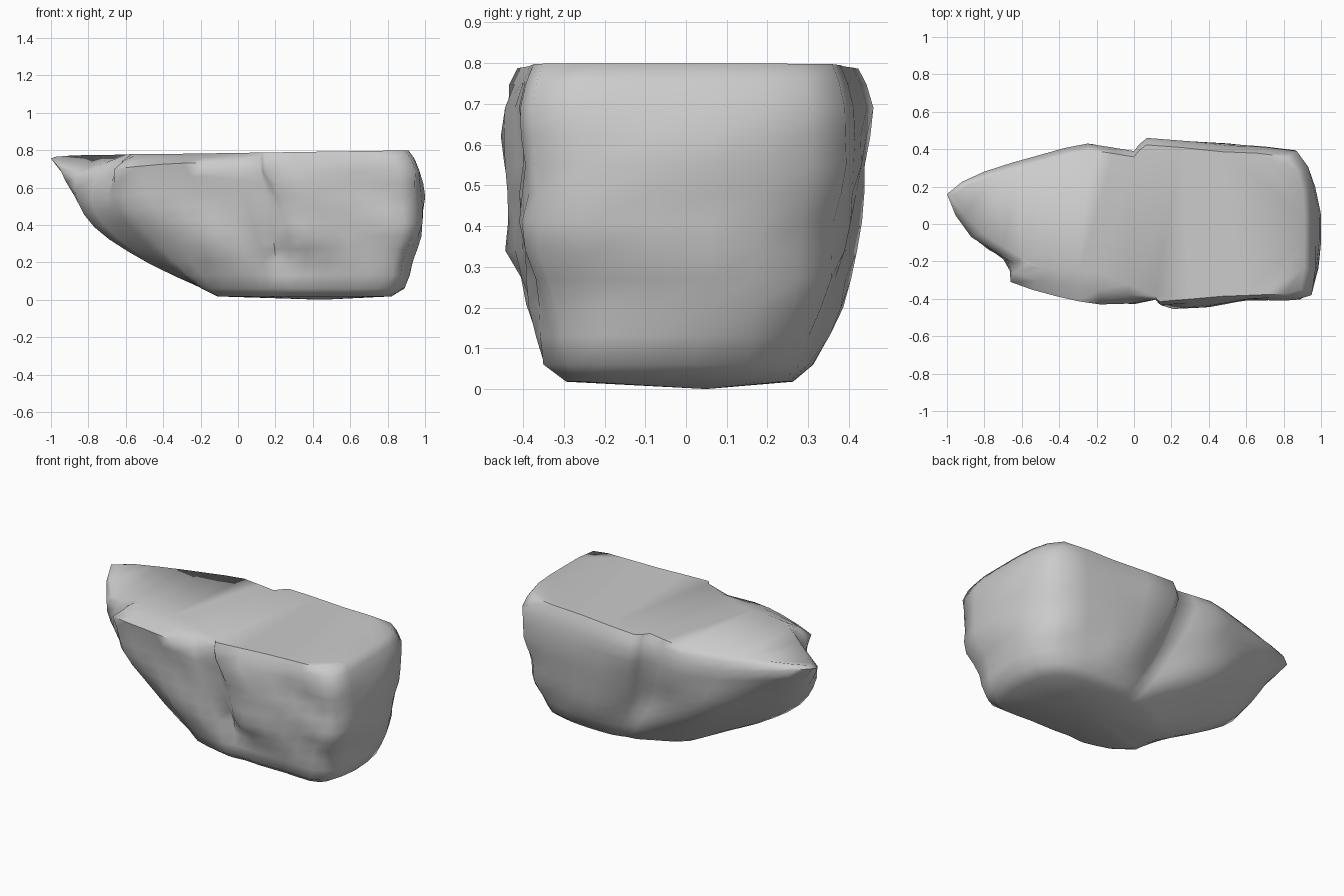
import bpy, bmesh
from mathutils import Vector, noise
from mathutils.geometry import intersect_point_line

if "Cube" in bpy.data.objects:
    bpy.data.objects.remove(bpy.data.objects["Cube"])

# Plan outlines (x, y) running counter-clockwise from the right front corner
rim = [(.95, -.38), (.97, -.1), (.96, .2), (.87, .39), (.5, .42), (.07, .46), (0, .39),
       (-.25, .43), (-.5, .37), (-.8, .28), (-1, .16), (-.87, -.07), (-.64, -.21),
       (-.66, -.31), (-.4, -.39), (-.18, -.43), (.12, -.42), (.15, -.45), (.5, -.42), (.75, -.41)]
mid = [(.93, -.36), (.985, -.08), (.95, .18), (.83, .37), (.5, .41), (.17, .41), (.07, .36),
       (-.1, .38), (-.3, .34), (-.52, .25), (-.7, .12), (-.74, -.04), (-.62, -.15),
       (-.5, -.28), (-.25, -.38), (-.02, -.42), (.18, -.38), (.34, -.42), (.6, -.4), (.8, -.4)]
base = [(.85, -.3), (.89, -.1), (.86, .15), (.74, .28), (.53, .31), (.33, .31), (.22, .28),
        (.15, .27), (.05, .22), (-.07, .16), (-.16, .08), (-.19, -.03), (-.19, -.12),
        (-.19, -.21), (-.08, -.29), (.1, -.34), (.22, -.33), (.35, -.34), (.55, -.34), (.75, -.35)]
rim_z = {9: .73, 10: .755, 11: .65, 12: .69, 13: .70, 14: .725, 15: .73}
ledge = {11: (-.81, -.05), 12: (-.6, -.18), 13: (-.54, -.23), 14: (-.38, -.25), 15: (-.19, -.26)}
# Front face grooves and swells: x, z to x, z, inward depth, half width
marks = [(-.62, .6, -.15, .12, .03, .08), (.14, .7, .2, .22, .03, .07),
         (.62, .66, .95, .44, .025, .08), (.28, .34, .42, .32, -.03, .1),
         (.2, .7, .75, .2, -.025, .1), (.76, .28, .82, .1, .03, .07)]
N, ROWS, T_MID, Z0 = len(rim), 9, .52, .06


def section(i, t):
    """Point on rib i at height fraction t, on a parabola through base, mid and rim."""
    a = (t - T_MID) * (t - 1) / T_MID
    b = t * (t - 1) / (T_MID * (T_MID - 1))
    c = t * (t - T_MID) / (1 - T_MID)
    x, y = (base[i][k] * a + mid[i][k] * b + rim[i][k] * c for k in (0, 1))
    return Vector((x, y, Z0 + t * (rim_z.get(i, .69) - Z0)))


def top_point(i):
    if i == 10:
        return Vector((-.97, .155, .765))
    x, y = ledge.get(i, (.94 * rim[i][0], .92 * rim[i][1]))
    return Vector((x, y, .70 if i == 11 else .785 + .015 * x))


def rounded(points):
    """Add a curved midpoint between neighbouring points."""
    out, n = [], len(points)
    for i, p in enumerate(points):
        q = points[(i + 1) % n]
        bulge = (p + q - points[i - 1] - points[(i + 2) % n]) / 16
        out += [p, (p + q) / 2 + bulge * .7]
    return out


def roughen(p, t):
    """Diagonal strata noise, plus the front grooves."""
    across, along = p.x * .62 + p.z * .78, p.x * .78 - p.z * .62
    n = noise.noise(Vector((across * 5, p.y * 3, along * 1.8)))
    out = Vector((p.x - .1, p.y * 2, 0)).normalized()
    p = p + out * n * .06 * 4 * t * (1 - t)
    if p.y < -.1:
        for x1, z1, x2, z2, depth, width in marks:
            flat, a, b = Vector((p.x, 0, p.z)), Vector((x1, 0, z1)), Vector((x2, 0, z2))
            hit, f = intersect_point_line(flat, a, b)
            d = (flat - a.lerp(b, min(max(f, 0), 1))).length
            p.y += depth * max(0, 1 - d / width)
    return p


# Stack of rings: underside, sides, rim, shoulder, top
bm = bmesh.new()
under = [Vector((.4 + (x - .4) * .86, y * .84, .018)) for x, y in base]
rings = [rounded(under)]
for r in range(ROWS + 1):
    t = r / ROWS
    rings.append([roughen(p, t) for p in rounded([section(i, t) for i in range(N)])])
top = [top_point(i) for i in range(N)]
shoulder = []
for i in range(N):
    s = section(i, 1).lerp(top[i], .45)
    s.z += .25 * (top[i].z - s.z)
    shoulder.append(s)
rings += [rounded(shoulder), rounded(top)]
loops = [[bm.verts.new(p) for p in ring] for ring in rings]
for lo, hi in zip(loops, loops[1:]):
    for i in range(2 * N):
        j = (i + 1) % (2 * N)
        bm.faces.new((lo[i], lo[j], hi[j], hi[i]))

# Gently crowned top and bottom
crown = bm.faces.new(loops[-1])
floor = bm.faces.new(list(reversed(loops[0])))
bmesh.ops.triangulate(bm, faces=[crown])
bmesh.ops.poke(bm, faces=[floor], offset=0)
bm.verts.ensure_lookup_table()
bm.verts[-1].co = (.45, .05, 0)
bmesh.ops.recalc_face_normals(bm, faces=bm.faces)

mesh = bpy.data.meshes.new("rock")
bm.to_mesh(mesh)
bm.free()
rock = bpy.data.objects.new("rock", mesh)
bpy.context.collection.objects.link(rock)
bpy.context.view_layer.objects.active = rock
rock.select_set(True)
bpy.ops.object.shade_smooth_by_angle(angle=1.1)
